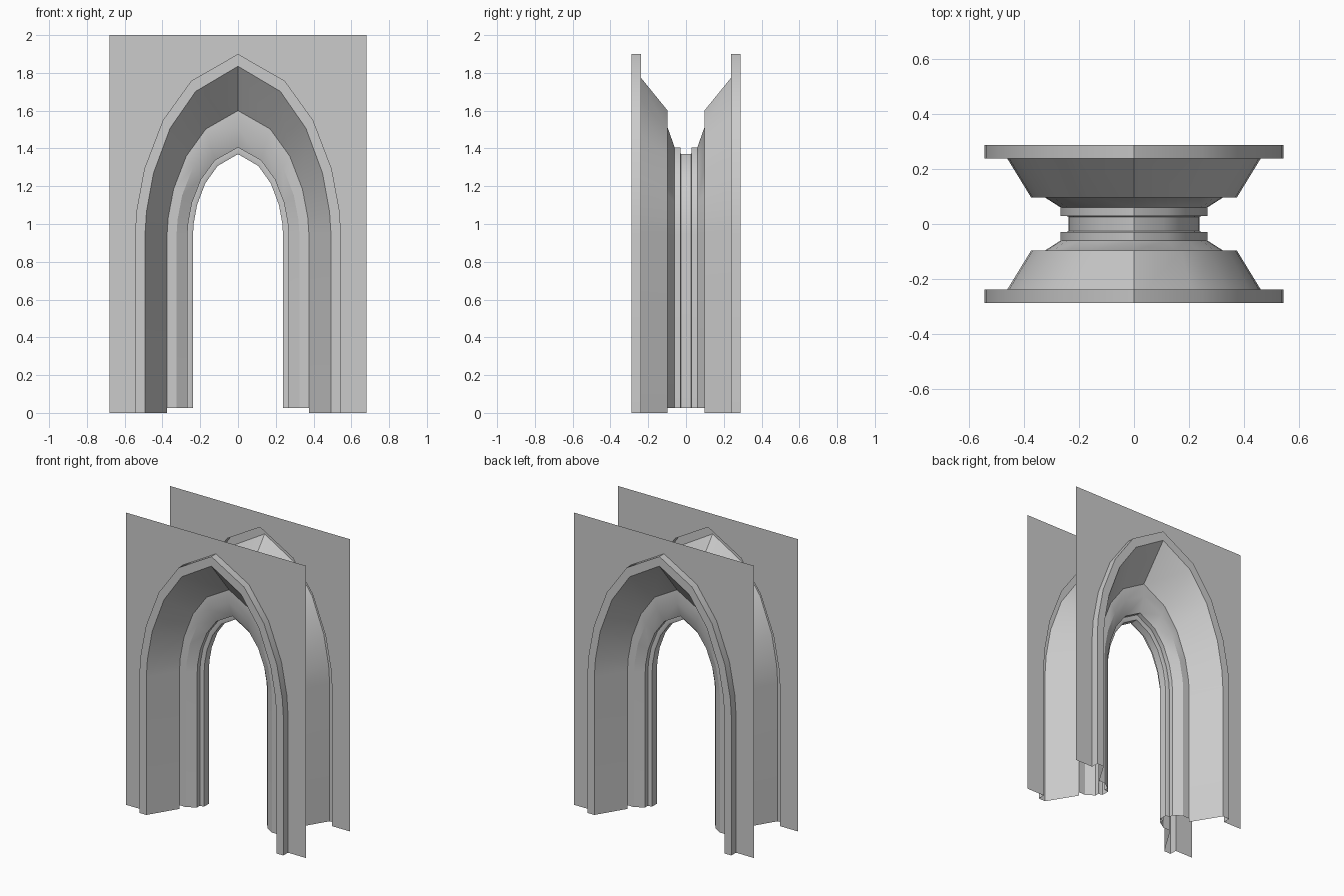
import bpy, bmesh

if "Cube" in bpy.data.objects:
    bpy.data.objects.remove(bpy.data.objects["Cube"])

SPRING = 0.95  # height where the straight jambs turn into the arch
# right half of the pointed arch: (fraction of half width, fraction of rise)
CURVE = [(1, 0), (.985, .13), (.91, .36), (.73, .63), (.455, .85)]


def arch(w, apex, z0):
    """Left-to-right outline of a pointed arch as (x, z) points."""
    rise = apex - SPRING
    right = [(w, z0)] + [(w * u, SPRING + rise * v) for u, v in CURVE]
    left = [(-x, z) for x, z in right]
    return left + [(0, apex)] + right[::-1]


def finish(name, bm):
    """Make the object and mirror it from front to back."""
    me = bpy.data.meshes.new(name)
    bm.to_mesh(me)
    bm.free()
    ob = bpy.data.objects.new(name, me)
    bpy.context.collection.objects.link(ob)
    bpy.ops.object.select_all(action='DESELECT')
    ob.select_set(True)
    bpy.context.view_layer.objects.active = ob
    bpy.ops.object.shade_smooth_by_angle(angle=0.5236)
    mod = ob.modifiers.new("front_to_back", 'MIRROR')
    mod.use_axis = (False, True, False)
    return ob


def sweep(name, profile, z0):
    """Moulding through a list of (half width, apex height, y)."""
    bm = bmesh.new()
    rows = [[bm.verts.new((x, y, z)) for x, z in arch(w, a, z0)]
            for w, a, y in profile]
    for outer, inner in zip(rows, rows[1:]):
        for i in range(len(outer) - 1):
            bm.faces.new((outer[i], inner[i], inner[i + 1], outer[i + 1]))
    return finish(name, bm)


# flat wall faces with the arch opening
bm = bmesh.new()
outline = ([(-.68, 0)] + arch(.545, 1.9, 0) + [(.68, 0), (.68, 2), (-.68, 2)])
bm.faces.new([bm.verts.new((x, -.238, z)) for x, z in outline])
finish("wall_face", bm)

# raised outer trim and splayed reveal
sweep("outer_trim_and_reveal", [
    (.545, 1.90, -.238),
    (.545, 1.90, -.288),
    (.492, 1.835, -.288),
    (.375, 1.60, -.097)], 0)

# inner door frame: ledge, chamfer, rib and centre band
sweep("inner_frame", [
    (.375, 1.60, -.097),
    (.325, 1.51, -.097),
    (.267, 1.405, -.06),
    (.267, 1.405, -.03),
    (.248, 1.38, -.03),
    (.238, 1.37, -.026),
    (.238, 1.37, 0)], .025)
